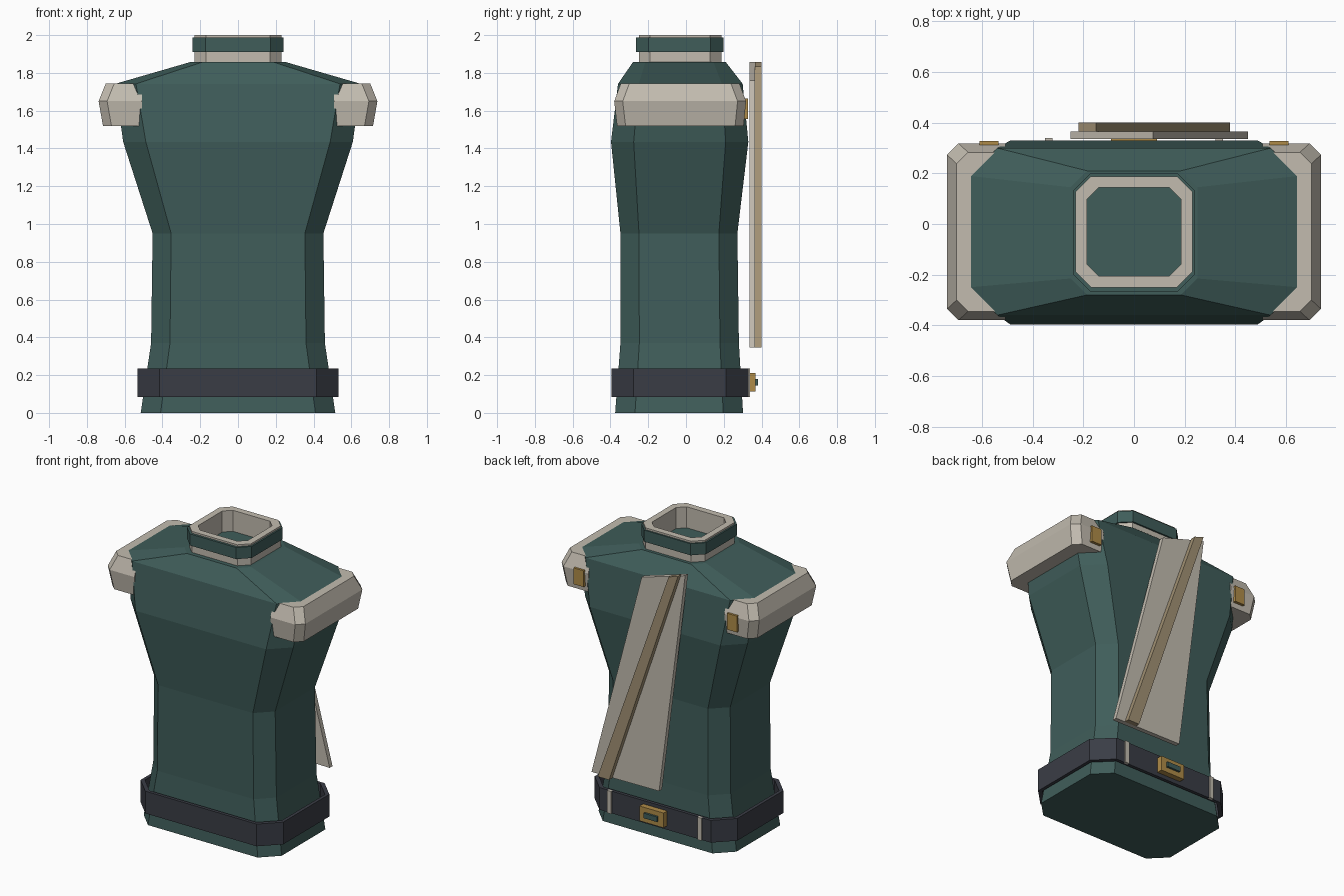
import bpy, bmesh

if "Cube" in bpy.data.objects:
    bpy.data.objects.remove(bpy.data.objects["Cube"])

def material(name, rgb):
    m = bpy.data.materials.new(name)
    m.diffuse_color = (*rgb, 1)
    m.use_nodes = True
    m.node_tree.nodes["Principled BSDF"].inputs["Base Color"].default_value = m.diffuse_color
    return m

TEAL = material("deep teal", (0.05, 0.11, 0.102))
BEIGE = material("warm bone", (0.54, 0.50, 0.43))
DARK = material("dark slate", (0.042, 0.046, 0.06))
GOLD = material("brass", (0.43, 0.26, 0.065))
TAN = material("tan", (0.36, 0.285, 0.175))


def octagon(x0, x1, y0, y1, c, z):
    """Rectangle with cut corners at height z."""
    return [(x0 + c, y0, z), (x1 - c, y0, z), (x1, y0 + c, z), (x1, y1 - c, z),
            (x1 - c, y1, z), (x0 + c, y1, z), (x0, y1 - c, z), (x0, y0 + c, z)]


def loft(name, sections, mat, closed=False):
    """Skin equal loops; closed joins last loop to first, otherwise ends are capped."""
    bm = bmesh.new()
    loops = [[bm.verts.new(p) for p in s] for s in sections]
    n = len(loops[0])
    pairs = list(zip(loops, loops[1:])) + ([(loops[-1], loops[0])] if closed else [])
    for a, b in pairs:
        for i in range(n):
            j = (i + 1) % n
            bm.faces.new((a[i], a[j], b[j], b[i]))
    if not closed:
        bm.faces.new(loops[0][::-1])
        bm.faces.new(loops[-1])
    bmesh.ops.recalc_face_normals(bm, faces=bm.faces)
    me = bpy.data.meshes.new(name)
    bm.to_mesh(me)
    bm.free()
    me.materials.append(mat)
    ob = bpy.data.objects.new(name, me)
    bpy.context.collection.objects.link(ob)
    return ob


def ring(name, hx, y0, y1, c, t, z0, z1, mat):
    """Octagonal band of wall thickness t."""
    def o(d, z):
        return octagon(-hx + d, hx - d, y0 + d, y1 - d, c - d * 0.3, z)
    return loft(name, [o(0, z0), o(0, z1), o(t, z1), o(t, z0)], mat, closed=True)


def box(name, x0, x1, y0, y1, z0, z1, mat):
    return loft(name, [[(x0, y0, z), (x1, y0, z), (x1, y1, z), (x0, y1, z)]
                       for z in (z0, z1)], mat)


def slab(name, outline, y0, y1, mat):
    """Flat plate from an x-z outline."""
    return loft(name, [[(x, y, z) for x, z in outline] for y in (y0, y1)], mat)


# Torso: half width, front, back, corner cut, height
torso = [(0.515, -0.375, 0.302, 0.105, 0), (0.46, -0.347, 0.28, 0.10, 0.37),
         (0.452, -0.347, 0.272, 0.098, 0.95), (0.608, -0.397, 0.33, 0.12, 1.435),
         (0.65, -0.36, 0.30, 0.11, 1.742), (0.25, -0.28, 0.21, 0.065, 1.858)]
loft("torso", [octagon(-h, h, f, b, c, z) for h, f, b, c, z in torso], TEAL)

# Collar with band
ring("collar", 0.23, -0.25, 0.188, 0.06, 0.044, 1.85, 2.0, BEIGE)
ring("collar_band", 0.241, -0.266, 0.199, 0.068, 0.02, 1.91, 1.988, TEAL)

# Belt, loops and buckle
ring("belt", 0.533, -0.395, 0.33, 0.117, 0.022, 0.085, 0.235, DARK)
for s, side in ((-1, "left"), (1, "right")):
    x = s * 0.337
    box("belt_loop_" + side, x - 0.015, x + 0.015, 0.32, 0.339, 0.084, 0.236, BEIGE)
box("buckle", -0.09, 0.09, 0.325, 0.368, 0.112, 0.212, GOLD)
box("buckle_slot", -0.05, 0.05, 0.36, 0.382, 0.146, 0.18, TEAL)

# Shoulder pads and their clasps
pad = [(0.715, -0.365, 0.305, 1.52), (0.738, -0.38, 0.318, 1.65), (0.70, -0.345, 0.283, 1.744)]
for s, side in ((-1, "left"), (1, "right")):
    sections = []
    for x, f, b, z in pad:
        c = 0.045
        sections.append([(s * px, py, z) for px, py in (
            (0.508, f), (x - c, f), (x, f + c), (x, b - c), (x - c, b), (0.508, b))])
    loft("shoulder_pad_" + side, sections, BEIGE)
    a, b = sorted((s * 0.535, s * 0.61))
    box("shoulder_clasp_" + side, a, b, 0.285, 0.327, 1.555, 1.665, GOLD)

# Slanted back plate with diagonal rib
slab("back_plate", [(-0.055, 0.35), (0.45, 0.345), (0.075, 1.76), (-0.25, 1.857)],
     0.335, 0.366, BEIGE)
slab("back_rib", [(0.295, 0.345), (0.38, 0.345), (-0.15, 1.835), (-0.22, 1.857)],
     0.366, 0.40, TAN)
